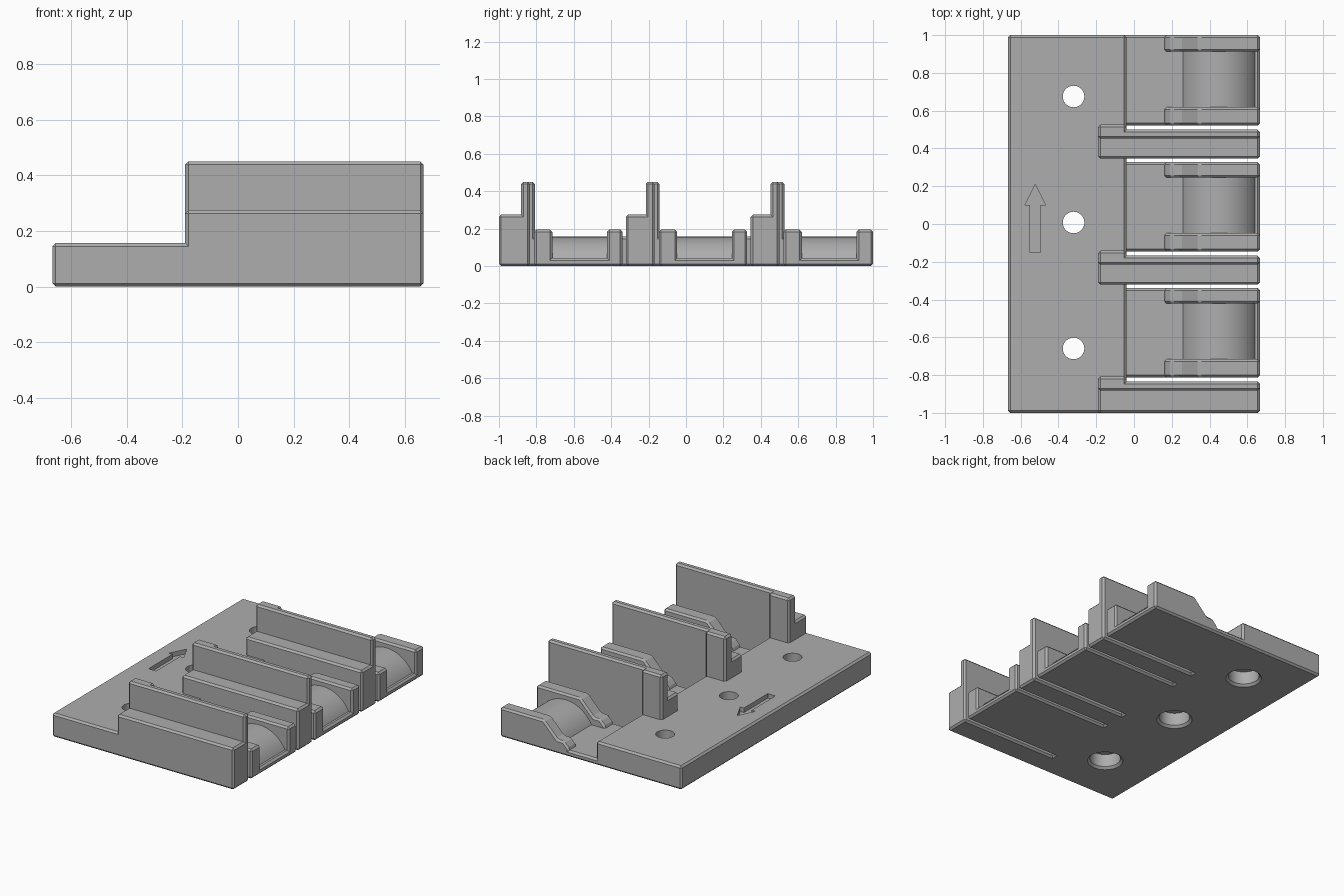
import bpy
import math

if "Cube" in bpy.data.objects:
    bpy.data.objects.remove(bpy.data.objects["Cube"])

grey = bpy.data.materials.new("plain_grey")
grey.use_nodes = True
GREY = (0.42, 0.42, 0.42, 1)
grey.diffuse_color = GREY
grey.node_tree.nodes["Principled BSDF"].inputs["Base Color"].default_value = GREY


def prism(name, outline, low, high, axis="y", bevel=0.012):
    """Extrude an outline: (x, z) along y, or (x, y) along z."""
    n = len(outline)
    place = (lambda a, b, t: (a, t, b)) if axis == "y" else (lambda a, b, t: (a, b, t))
    verts = [place(a, b, t) for t in (low, high) for a, b in outline]
    sides = [(i, (i + 1) % n, n + (i + 1) % n, n + i) for i in range(n)]
    faces = [tuple(range(n))[::-1], tuple(range(n, 2 * n))] + sides
    if axis == "y":
        faces = [f[::-1] for f in faces]
    mesh = bpy.data.meshes.new(name)
    mesh.from_pydata(verts, [], faces)
    mesh.materials.append(grey)
    obj = bpy.data.objects.new(name, mesh)
    bpy.context.collection.objects.link(obj)
    if bevel:
        mod = obj.modifiers.new("chamfer", "BEVEL")
        mod.width = bevel
        mod.segments = 1
        mod.limit_method = "ANGLE"
    return obj


def box(name, x0, x1, y0, y1, z0, z1):
    return prism(name, [(x0, z0), (x1, z0), (x1, z1), (x0, z1)], y0, y1)


def revolve(name, x, y, profile, steps=48):
    """Closed turned solid from (radius, height) pairs."""
    verts, faces = [], []
    for r, z in profile:
        for i in range(steps):
            a = math.tau * i / steps
            verts.append((x + r * math.cos(a), y + r * math.sin(a), z))
    for k in range(len(profile) - 1):
        for i in range(steps):
            j = (i + 1) % steps
            faces.append((k * steps + i, k * steps + j, (k + 1) * steps + j, (k + 1) * steps + i))
    faces.append(tuple(range(steps))[::-1])
    faces.append(tuple(range(len(verts) - steps, len(verts))))
    mesh = bpy.data.meshes.new(name)
    mesh.from_pydata(verts, [], faces)
    mesh.materials.append(grey)
    obj = bpy.data.objects.new(name, mesh)
    bpy.context.collection.objects.link(obj)
    obj.hide_render = True
    return obj


def smooth(obj):
    bpy.ops.object.select_all(action="DESELECT")
    obj.select_set(True)
    bpy.context.view_layer.objects.active = obj
    bpy.ops.object.shade_smooth_by_angle(angle=math.radians(25))


PITCH = 0.667
LEFT, STEP, END = -0.667, -0.04, 0.667
PLATE_TOP, FLOOR_TOP = 0.157, 0.042

# Mounting plate with stepped screw holes and an engraved arrow
plate = box("base_plate", LEFT, STEP, -1, 1, 0, PLATE_TOP)
hole = [(0.12, -0.01), (0.095, 0.015), (0.095, 0.1), (0.057, 0.1), (0.057, 0.2)]
cutters = [revolve("hole_cutter", -0.32, 0.008 + k * PITCH, hole) for k in (-1, 0, 1)]
half_arrow = [(0.028, -0.15), (0.028, 0.1), (0.055, 0.1)]
arrow = half_arrow + [(0, 0.21)] + [(-x, y) for x, y in half_arrow[::-1]]
cutters.append(prism("arrow_cutter", [(x - 0.523, y) for x, y in arrow],
                     PLATE_TOP - 0.03, 0.2, axis="z", bevel=0))
bpy.context.view_layer.objects.active = plate
bpy.ops.object.modifier_apply(modifier="chamfer")
for cutter in cutters:
    mod = plate.modifiers.new("cut", "BOOLEAN")
    mod.operation = "DIFFERENCE"
    mod.solver = "EXACT"
    mod.object = cutter
    bpy.ops.object.modifier_apply(modifier="cut")
    bpy.data.objects.remove(cutter)
smooth(plate)

# Side outline of a cheek, with its foot and ramp
cheek = [(0.16, 0), (END, 0), (END, 0.195), (0.345, 0.195),
         (0.245, 0.092), (0.2, 0.092), (0.16, 0.05)]

# Arc of the rounded saddle
centre_x, half, rise = 0.45, 0.19, PLATE_TOP - FLOOR_TOP
radius = (half ** 2 + rise ** 2) / (2 * rise)
span = math.asin(half / radius)
arc = []
for i in range(33):
    a = span - 2 * span * i / 32
    arc.append((centre_x + radius * math.sin(a), PLATE_TOP - radius + radius * math.cos(a)))
saddle = [(centre_x - half, 0.02), (centre_x + half, 0.02)] + arc

for k in range(3):
    d = k * PITCH
    # Divider: low ledge, tall wall and the thicker wall end
    start = -1 if k == 0 else d - 0.988
    box("divider_ledge", -0.19, END, start, d - 0.835, 0, 0.275)
    box("divider_wall", -0.19, END, d - 0.882, d - 0.835, 0, 0.45)
    box("wall_end", -0.19, STEP, d - 0.882, d - 0.808, 0.05, 0.45)
    # Bay: floor, two cheeks and a rounded saddle
    bay0 = d - 0.812
    bay1 = 1 if k == 2 else d - 0.34
    box("bay_floor", -0.1, END, bay0, bay1, 0, FLOOR_TOP)
    prism("front_cheek", cheek, bay0, d - 0.715)
    prism("rear_cheek", cheek, d - 0.422, bay1)
    smooth(prism("saddle", saddle, d - 0.73, d - 0.41, bevel=0))
